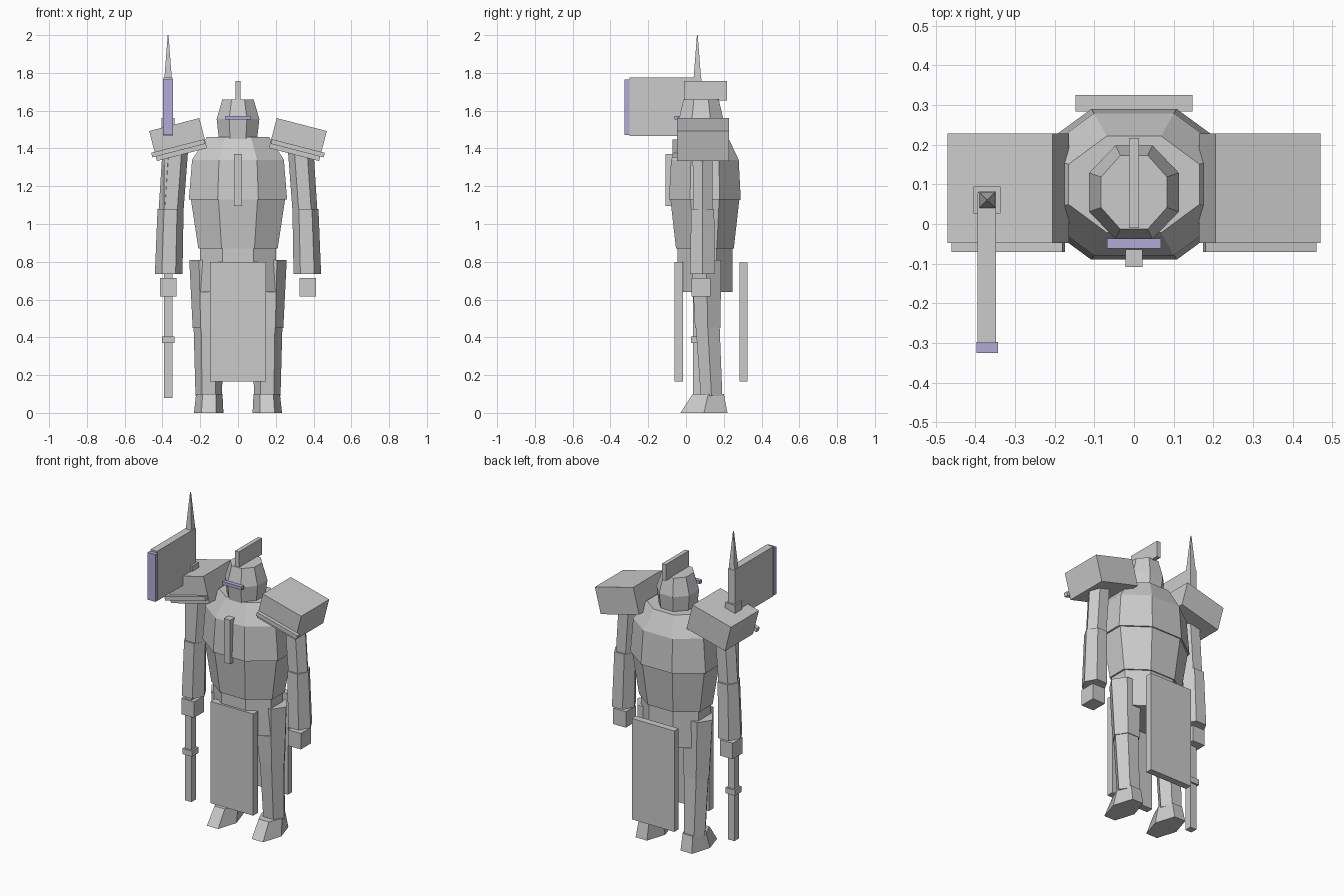
import bpy, bmesh, math
from mathutils import Matrix

if "Cube" in bpy.data.objects:
    bpy.data.objects.remove(bpy.data.objects["Cube"])


def material(name, rgb):
    m = bpy.data.materials.new(name)
    m.diffuse_color = (*rgb, 1.0)
    m.use_nodes = True
    m.node_tree.nodes["Principled BSDF"].inputs["Base Color"].default_value = m.diffuse_color
    return m


GREY = material("stone grey", (0.60, 0.60, 0.60))
LILAC = material("pale violet", (0.46, 0.41, 0.68))


def finish(name, bm, mat):
    bmesh.ops.recalc_face_normals(bm, faces=bm.faces)
    me = bpy.data.meshes.new(name)
    bm.to_mesh(me)
    bm.free()
    me.materials.append(mat)
    ob = bpy.data.objects.new(name, me)
    bpy.context.collection.objects.link(ob)
    return ob


def box(name, x, y, z, mat=GREY, tilt=0.0):
    """Box from (min, max) ranges, optionally tilted about its own y axis."""
    mid = [(r[0] + r[1]) / 2 for r in (x, y, z)]
    size = [r[1] - r[0] for r in (x, y, z)]
    bm = bmesh.new()
    bmesh.ops.create_cube(bm, size=1, matrix=Matrix.Translation(mid)
                          @ Matrix.Rotation(tilt, 4, 'Y')
                          @ Matrix.Diagonal((*size, 1)))
    return finish(name, bm, mat)


def loft(name, rings, sides, offset=0.0, mat=GREY):
    """Join polygon rings given as (x, y, z, x radius, y radius)."""
    bm = bmesh.new()
    loops = []
    for cx, cy, z, rx, ry in rings:
        angles = [offset + 2 * math.pi * i / sides for i in range(sides)]
        loops.append([bm.verts.new((cx + rx * math.cos(a),
                                    cy + ry * math.sin(a), z)) for a in angles])
    for lo, hi in zip(loops, loops[1:]):
        for i in range(sides):
            j = (i + 1) % sides
            bm.faces.new((lo[i], lo[j], hi[j], hi[i]))
    bm.faces.new(loops[0][::-1])
    bm.faces.new(loops[-1])
    return finish(name, bm, mat)


def octagon(name, cy, rings):
    """Eight-sided body part, rings as (z, half width, half depth)."""
    k = 1 / math.cos(math.pi / 8)
    loft(name, [(0, cy, z, w * k, d * k) for z, w, d in rings], 8, math.pi / 8)


# Torso
octagon("hips", 0.10, [(0.64, 0.20, 0.146), (0.875, 0.20, 0.146)])
octagon("abdomen", 0.10, [(0.87, 0.21, 0.153), (1.135, 0.25, 0.183)])
octagon("chest", 0.10, [(1.13, 0.26, 0.19), (1.34, 0.243, 0.179),
                        (1.46, 0.165, 0.122)])
box("chest_bar", (-0.022, 0.022), (-0.108, -0.06), (1.095, 1.37))

# Head
octagon("helmet", 0.08, [(1.44, 0.10, 0.105), (1.555, 0.113, 0.118),
                         (1.66, 0.083, 0.093)])
box("helmet_crest", (-0.013, 0.013), (-0.01, 0.217), (1.655, 1.757))
box("visor", (-0.068, 0.068), (-0.062, -0.037), (1.552, 1.572), LILAC)

# Hanging cloth panels
box("front_panel", (-0.147, 0.147), (-0.06, -0.015), (0.165, 0.80))
box("back_panel", (-0.147, 0.147), (0.283, 0.325), (0.165, 0.795))

# Limbs on both sides
for s, side in ((1, "left"), (-1, "right")):
    loft(side + "_thigh", [(s * 0.155, 0.115, 0.45, 0.085, 0.078),
                           (s * 0.155, 0.108, 0.81, 0.103, 0.09)], 6)
    loft(side + "_shin", [(s * 0.155, 0.135, 0.09, 0.070, 0.066),
                          (s * 0.155, 0.115, 0.455, 0.080, 0.073)], 6)
    loft(side + "_foot", [(s * 0.155, 0.095, 0.0, 0.078, 0.144),
                          (s * 0.152, 0.118, 0.10, 0.070, 0.095)], 6)
    loft(side + "_upper_arm", [(s * 0.354, 0.088, 1.075, 0.066, 0.059),
                               (s * 0.330, 0.088, 1.42, 0.068, 0.061)], 6)
    loft(side + "_forearm", [(s * 0.367, 0.088, 0.735, 0.073, 0.077),
                             (s * 0.357, 0.088, 1.08, 0.069, 0.070)], 6)
    x = s * 0.369
    box(side + "_hand", (x - 0.044, x + 0.044), (0.03, 0.13), (0.615, 0.715))
    # Shoulder armour slopes down and outwards
    tilt = s * math.radians(14.5)
    x = s * 0.317
    box(side + "_shoulder_plate", (x - 0.137, x + 0.137), (-0.048, 0.228),
        (1.365, 1.529), tilt=tilt)
    box(side + "_shoulder_trim", (x - 0.144, x + 0.144), (-0.071, -0.046),
        (1.388, 1.413), tilt=tilt)

# Pole axe
ax, ay = -0.37, 0.06


def collar(name, r, z0, z1):
    box(name, (ax - r, ax + r), (ay - r, ay + r), (z0, z1))


collar("axe_shaft", 0.022, 0.08, 1.77)
collar("axe_lower_collar", 0.033, 0.37, 0.405)
collar("axe_upper_collar", 0.034, 1.47, 1.56)
box("axe_blade", (-0.394, -0.348), (-0.30, 0.08), (1.465, 1.775))
box("axe_edge", (-0.397, -0.343), (-0.325, -0.298), (1.47, 1.765), LILAC)
loft("axe_spike", [(ax, ay, 1.76, 0.029, 0.029), (ax, ay, 2.0, 0.003, 0.003)],
     4, math.pi / 4)
